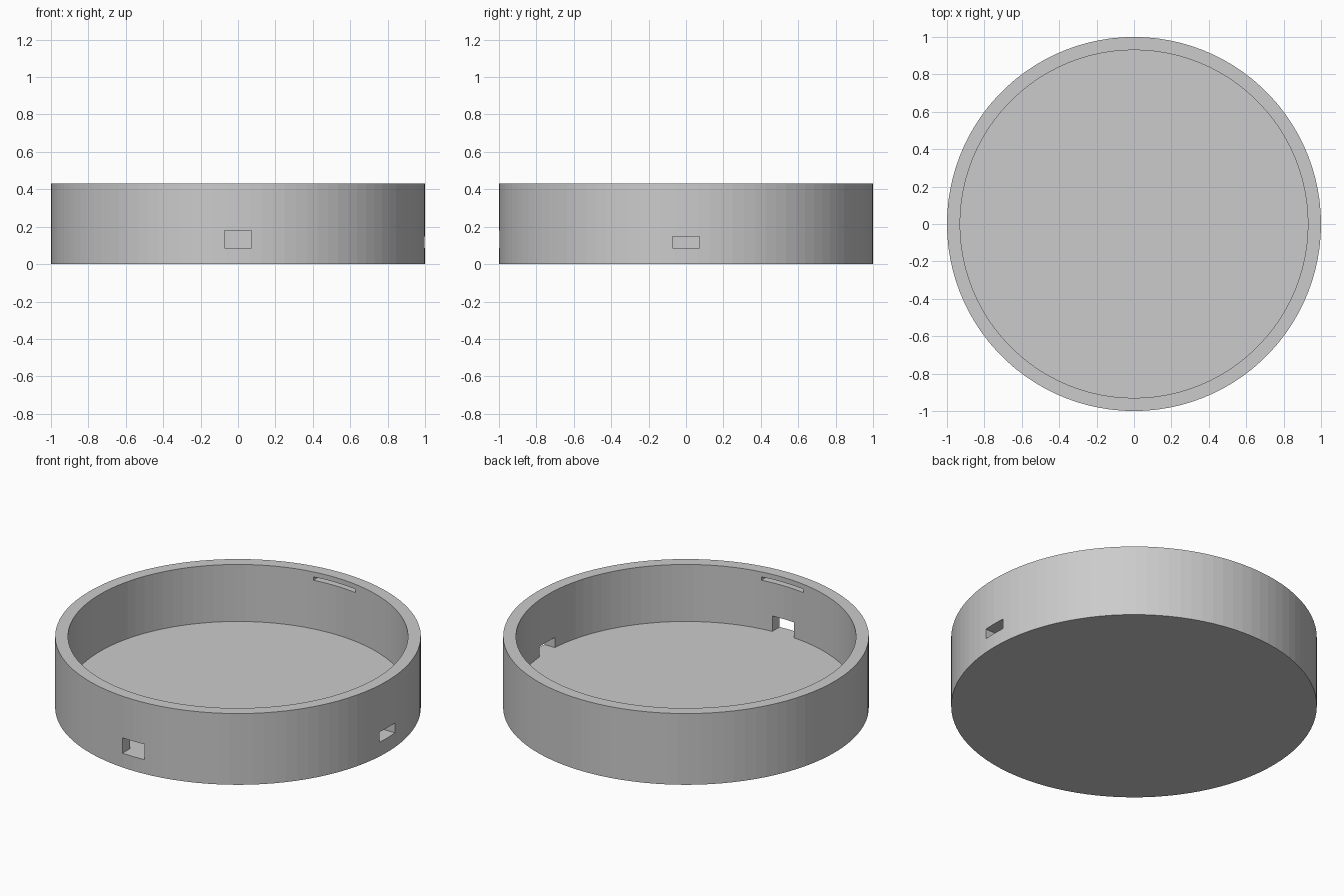
import bpy

default = bpy.data.objects.get("Cube")
if default:
    bpy.data.objects.remove(default, do_unlink=True)

HEIGHT, FLOOR = 0.43, 0.086
OUTER, INNER = 1.0, 0.93
SIDES = 100

grey = bpy.data.materials.new("light grey plastic")
grey.use_nodes = True
colour = (0.6, 0.6, 0.6, 1)
grey.diffuse_color = colour
grey.node_tree.nodes["Principled BSDF"].inputs["Base Color"].default_value = colour


def cylinder(name, radius, bottom, top):
    bpy.ops.mesh.primitive_cylinder_add(
        vertices=SIDES, radius=radius, depth=top - bottom,
        location=(0, 0, (bottom + top) / 2))
    obj = bpy.context.object
    obj.name = name
    obj.data.materials.append(grey)
    return obj


def box(name, low, high):
    """Box spanning two opposite corners."""
    bpy.ops.mesh.primitive_cube_add(
        size=1, location=[(a + b) / 2 for a, b in zip(low, high)])
    obj = bpy.context.object
    obj.name = name
    obj.scale = [b - a for a, b in zip(low, high)]
    obj.hide_render = True
    obj.data.materials.append(grey)
    return obj


def cut(target, cutter):
    """Subtract the cutter, then discard it."""
    bpy.context.view_layer.update()
    mod = target.modifiers.new(cutter.name, "BOOLEAN")
    mod.operation = "DIFFERENCE"
    mod.solver = "EXACT"
    mod.object = cutter
    bpy.ops.object.select_all(action="DESELECT")
    bpy.context.view_layer.objects.active = target
    target.select_set(True)
    bpy.ops.object.modifier_apply(modifier=mod.name)
    bpy.data.objects.remove(cutter, do_unlink=True)


# Round open tray
tray = cylinder("round_tray", OUTER, 0, HEIGHT)
cut(tray, cylinder("cavity", INNER, FLOOR, HEIGHT + 0.1))

# Openings through the wall, level with the floor
HALF = 0.073
cut(tray, box("front_port", (-HALF, -1.1, FLOOR), (HALF, -0.88, 0.179)))
cut(tray, box("side_port", (0.88, -HALF, FLOOR), (1.1, HALF, 0.147)))

# Shallow lid catch grooves inside the front and back wall
for side in (-1, 1):
    ys = sorted((side * 0.88, side * 0.965))
    cut(tray, box("catch_groove", (-0.14, ys[0], 0.38), (0.14, ys[1], 0.4)))
